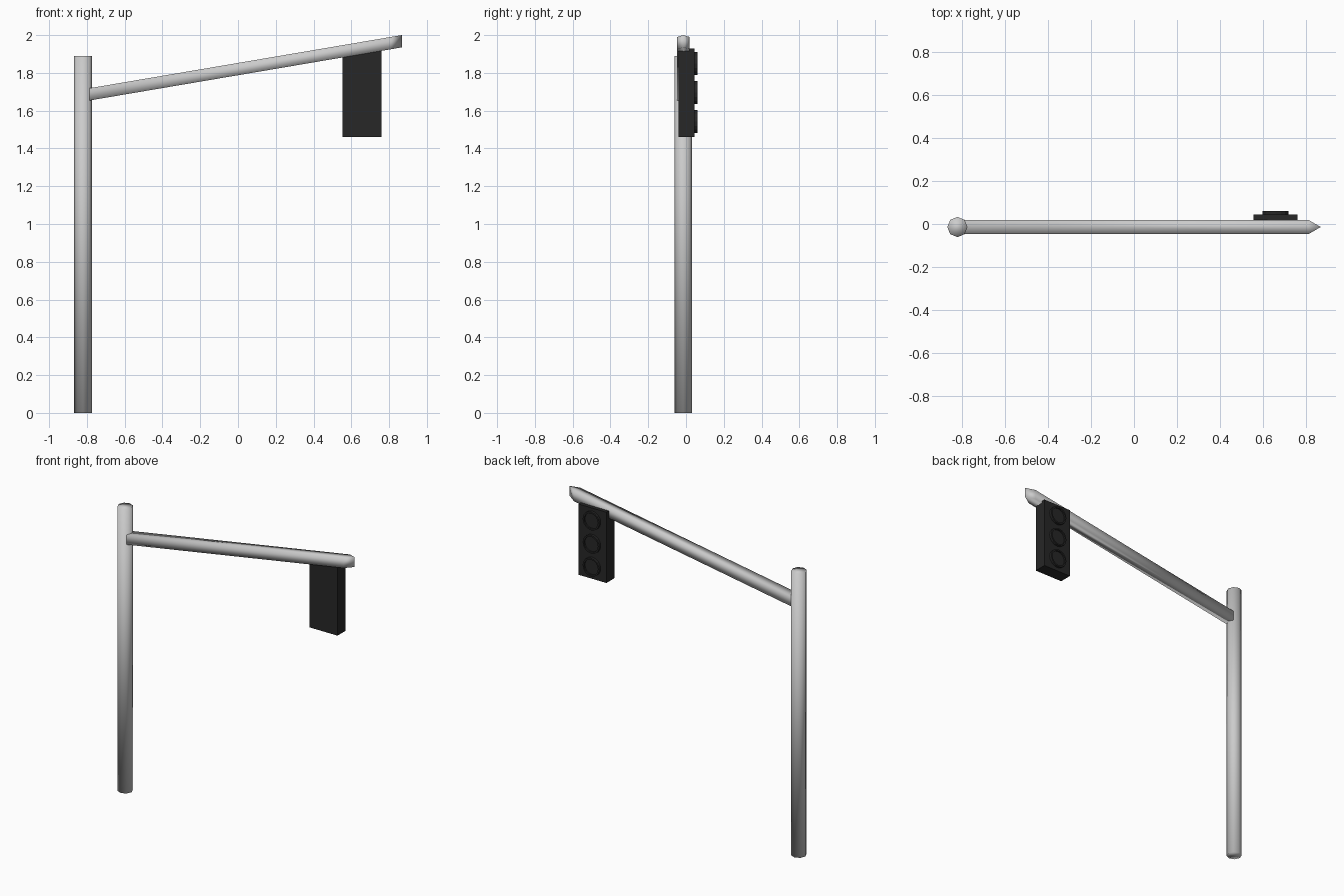
import bpy, bmesh, math
from mathutils import Vector, Matrix

if "Cube" in bpy.data.objects:
    bpy.data.objects.remove(bpy.data.objects["Cube"])

Y0 = -0.014                      # centre line of pole and arm

black = bpy.data.materials.new("black_paint")
black.diffuse_color = (0.02, 0.02, 0.02, 1)
black.use_nodes = True
black.node_tree.nodes["Principled BSDF"].inputs["Base Color"].default_value = black.diffuse_color


def finish(name, bm, mat=None, smooth=False):
    bmesh.ops.recalc_face_normals(bm, faces=bm.faces)
    me = bpy.data.meshes.new(name)
    bm.to_mesh(me)
    bm.free()
    ob = bpy.data.objects.new(name, me)
    bpy.context.collection.objects.link(ob)
    if mat:
        me.materials.append(mat)
    for p in me.polygons:
        p.use_smooth = smooth
    return ob


# Upright pole: eight-sided cylinder
bm = bmesh.new()
bmesh.ops.create_cone(bm, cap_ends=True, segments=8, radius1=0.047, radius2=0.047,
                      depth=1.89, matrix=Matrix.Translation((-0.82, Y0, 0.945)))
finish("pole", bm, smooth=True)

# Sloping arm: pointed plan outline, extruded up and sheared along its length
bm = bmesh.new()
plan = [(-0.82, -0.033), (0.81, -0.033), (0.867, 0), (0.81, 0.033), (-0.82, 0.033)]
slope = 0.17
face = bm.faces.new([bm.verts.new((x, Y0 + y, 1.935 + slope * (x - 0.867))) for x, y in plan])
top = bmesh.ops.extrude_face_region(bm, geom=[face])["geom"]
bmesh.ops.translate(bm, vec=(0, 0, 0.065),
                    verts=[v for v in top if isinstance(v, bmesh.types.BMVert)])
finish("arm", bm, smooth=True)

# Signal housing hanging from the arm
bm = bmesh.new()
bmesh.ops.create_cube(bm, size=1, matrix=Matrix.Translation((0.657, 0.002, 1.695))
                      @ Matrix.Diagonal((0.205, 0.084, 0.47, 1)))
finish("signal_housing", bm, black)

# Three round lamps on the back face, each a rim with a recessed lens
for name, z in (("top", 1.85), ("middle", 1.695), ("bottom", 1.543)):
    bm = bmesh.new()
    m = Matrix.Translation((0.657, 0.047, z)) @ Matrix.Rotation(-math.pi / 2, 4, 'X')
    bmesh.ops.create_cone(bm, cap_ends=True, segments=16, radius1=0.061, radius2=0.061,
                          depth=0.026, matrix=m)
    lens = max(bm.faces, key=lambda f: f.calc_center_median().y)
    bmesh.ops.inset_region(bm, faces=[lens], thickness=0.01)
    ring = bmesh.ops.extrude_face_region(bm, geom=[lens])["geom"]
    bmesh.ops.translate(bm, vec=(0, -0.01, 0),
                        verts=[v for v in ring if isinstance(v, bmesh.types.BMVert)])
    if lens.is_valid:
        bm.faces.remove(lens)
    finish(name + "_lamp", bm, black)
